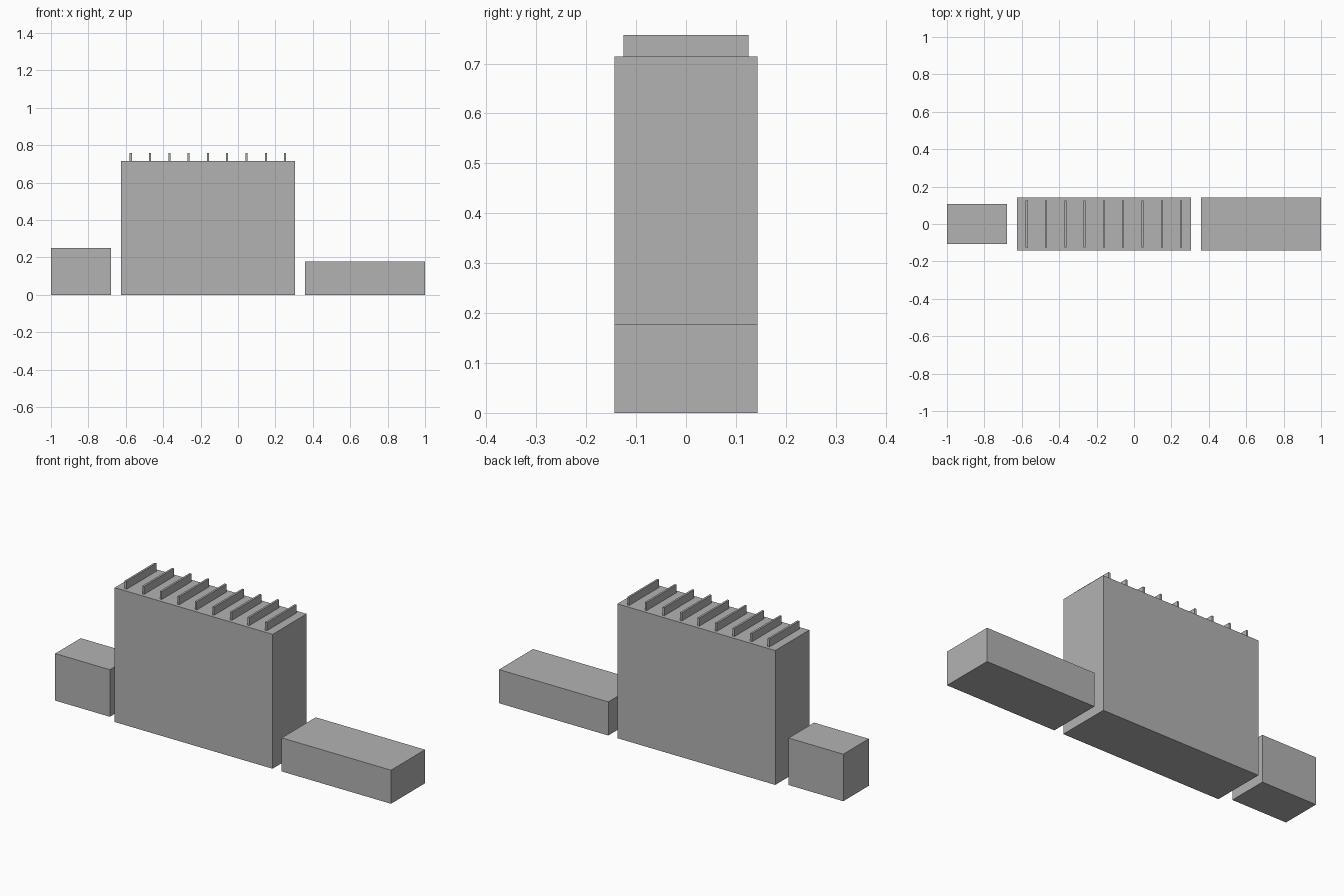
import bpy

# Remove the default cube
default = bpy.data.objects.get("Cube")
if default:
    bpy.data.objects.remove(default, do_unlink=True)

U = 2 / 56  # one modelling module; the whole row is 56 modules long

grey = bpy.data.materials.new("plain_grey")
grey.use_nodes = True
colour = (0.45, 0.45, 0.45, 1)
grey.diffuse_color = colour
grey.node_tree.nodes["Principled BSDF"].inputs["Base Color"].default_value = colour


def box(name, x, width, depth, height, base=0):
    """Box centred on x, resting at base; all sizes in modules."""
    bpy.ops.mesh.primitive_cube_add(size=1, location=(x * U, 0, (base + height / 2) * U))
    obj = bpy.context.object
    obj.name = name
    obj.scale = (width * U, depth * U, height * U)
    bpy.ops.object.transform_apply(location=False, rotation=False, scale=True)
    obj.data.materials.append(grey)
    return obj


# Three separate blocks in a row
HALL_X, HALL_W, HALL_H = -4.5, 26, 20
box("small_block", -23.5, 9, 6, 7)
box("main_hall", HALL_X, HALL_W, 8, HALL_H)
box("low_block", 19, 18, 8, 5)

# Evenly spaced thin fins across the hall roof
FINS = 9
for i in range(FINS):
    x = HALL_X + (i - (FINS - 1) / 2) * HALL_W / FINS
    box(f"roof_fin_{i + 1}", x, 0.3, 7, 1.2, HALL_H)
